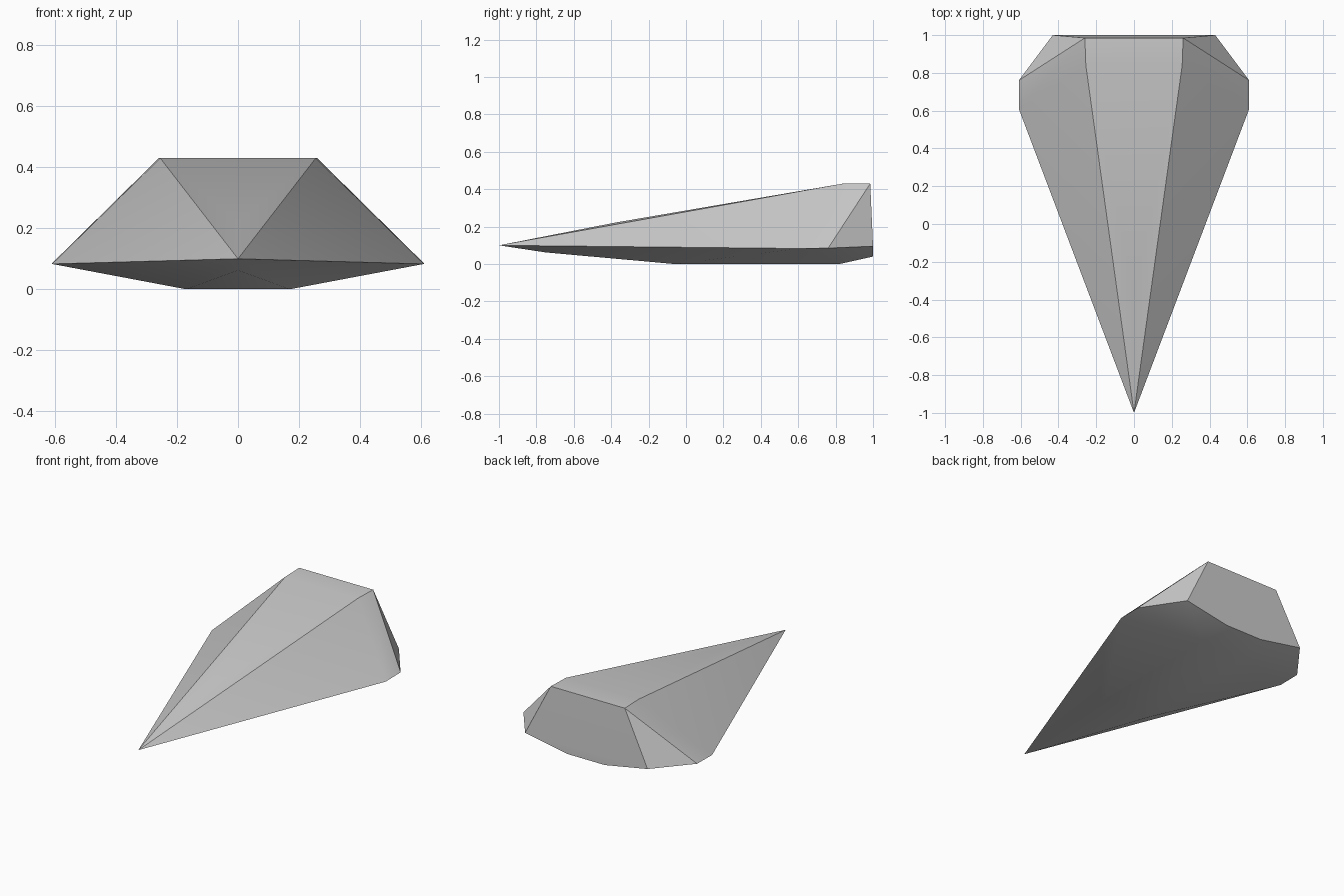
import bpy, bmesh, math

if "Cube" in bpy.data.objects:
    bpy.data.objects.remove(bpy.data.objects["Cube"])

# Half outline of the wedge; every off-centre point is mirrored across x = 0
centre_points = [(0, -1, 0.10), (0, -0.37, 0.223), (0, -0.75, 0.062)]   # tip, upper ridge, keel
half_points = [
    (0.61, 0.61, 0.083), (0.61, 0.76, 0.085), (0.43, 1.0, 0.095),        # wide rim
    (0.255, 0.84, 0.43), (0.26, 0.985, 0.43),                            # flat top
    (0.17, -0.06, 0), (0.17, 0.82, 0), (0.13, 1.0, 0.04),                # underside
]
points = centre_points + [(s * x, y, z) for x, y, z in half_points for s in (1, -1)]

# Faceted wedge body as the hull of those points
bm = bmesh.new()
for p in points:
    bm.verts.new(p)
hull = bmesh.ops.convex_hull(bm, input=bm.verts[:])
loose = [v for v in bm.verts if not v.link_faces]
bmesh.ops.delete(bm, geom=loose, context='VERTS')
bmesh.ops.dissolve_limit(bm, angle_limit=math.radians(0.5), verts=bm.verts[:], edges=bm.edges[:])
bmesh.ops.recalc_face_normals(bm, faces=bm.faces[:])

mesh = bpy.data.meshes.new("wedge_body")
bm.to_mesh(mesh)
bm.free()
body = bpy.data.objects.new("wedge_body", mesh)
bpy.context.collection.objects.link(body)

# Soften only the shallow creases
bpy.context.view_layer.objects.active = body
body.select_set(True)
bpy.ops.object.shade_smooth_by_angle(angle=math.radians(30))
